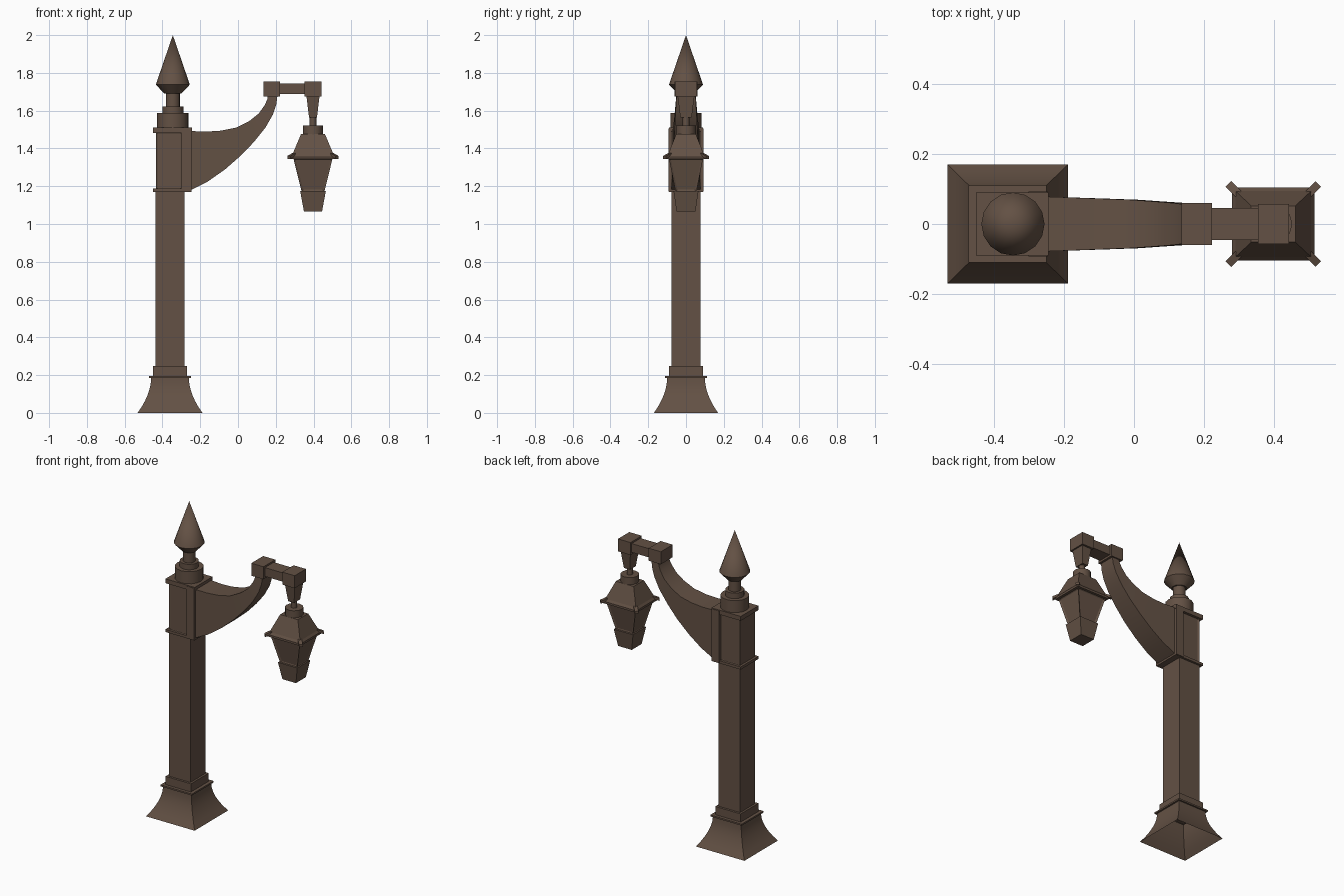
import bpy, bmesh, math

if "Cube" in bpy.data.objects:
    bpy.data.objects.remove(bpy.data.objects["Cube"])

bronze = bpy.data.materials.new("dark bronze brown")
bronze.diffuse_color = (0.125, 0.082, 0.058, 1)
bronze.use_nodes = True
bronze.node_tree.nodes["Principled BSDF"].inputs["Base Color"].default_value = bronze.diffuse_color

POST_X, FINIAL_X, LAMP_X = -0.36, -0.345, 0.397


def finish(name, bm, smooth=None):
    bmesh.ops.recalc_face_normals(bm, faces=bm.faces)
    me = bpy.data.meshes.new(name)
    bm.to_mesh(me)
    bm.free()
    me.materials.append(bronze)
    ob = bpy.data.objects.new(name, me)
    bpy.context.collection.objects.link(ob)
    if smooth:
        bpy.ops.object.select_all(action='DESELECT')
        ob.select_set(True)
        bpy.context.view_layer.objects.active = ob
        bpy.ops.object.shade_smooth_by_angle(angle=math.radians(smooth))
    return ob


def skin(bm, rings, bottom=True, top=True):
    """Bridge vertex rings of equal length into a tube."""
    vs = [[bm.verts.new(p) for p in r] for r in rings]
    n = len(vs[0])
    for a, b in zip(vs, vs[1:]):
        for i in range(n):
            j = (i + 1) % n
            bm.faces.new((a[i], a[j], b[j], b[i]))
    if bottom:
        bm.faces.new(vs[0][::-1])
    if top:
        bm.faces.new(vs[-1])


def square_stack(name, cx, levels, bottom=True, smooth=None, inset=None):
    """Rectangular sections (half x, half y, z) stacked upward."""
    bm = bmesh.new()
    skin(bm, [[(cx + sx * hx, sy * hy, z) for sx, sy in
               ((-1, -1), (1, -1), (1, 1), (-1, 1))] for hx, hy, z in levels], bottom)
    bmesh.ops.recalc_face_normals(bm, faces=bm.faces)
    if inset:
        sides = [f for f in bm.faces if inset(f.normal)]
        bmesh.ops.inset_individual(bm, faces=sides, thickness=0.014, depth=-0.006)
    return finish(name, bm, smooth)


def box(name, x0, x1, hy, z0, z1):
    h = (x1 - x0) / 2
    return square_stack(name, (x0 + x1) / 2, [(h, hy, z0), (h, hy, z1)])


def turned(name, cx, profile, sides=16):
    """Round sections (radius, z) stacked upward."""
    bm = bmesh.new()
    skin(bm, [[(cx + r * math.cos(math.tau * i / sides),
                r * math.sin(math.tau * i / sides), z) for i in range(sides)]
              for r, z in profile])
    bmesh.ops.remove_doubles(bm, verts=bm.verts, dist=0.0001)
    return finish(name, bm, 35)


# Post: hollow flared foot, collar and square shaft
flare = [(0.172 - 0.072 * math.sin(t * math.pi / 2) ** 0.9,
          0.17 - 0.07 * math.sin(t * math.pi / 2) ** 0.9, 0.185 * t)
         for t in [i / 6 for i in range(7)]]
square_stack("post", POST_X, flare + [
    (0.111, 0.11, 0.185), (0.111, 0.11, 0.195), (0.09, 0.09, 0.195), (0.09, 0.09, 0.247),
    (0.076, 0.076, 0.247), (0.076, 0.076, 1.18)], bottom=False, smooth=30)

# Post head with sunken side panels, trim plates and arm mount
square_stack("post_head", -0.365, [(0.07, 0.078, 1.18), (0.07, 0.078, 1.49)],
             inset=lambda n: abs(n.y) > 0.9)
box("head_bottom_trim", -0.45, -0.245, 0.09, 1.17, 1.187)
box("head_top_trim", -0.45, -0.243, 0.09, 1.482, 1.51)
box("arm_mount", -0.30, -0.245, 0.093, 1.172, 1.505)

# Finial
turned("finial_base", FINIAL_X, [(0.083, 1.505), (0.083, 1.587), (0.056, 1.587),
                                 (0.056, 1.622), (0.037, 1.622), (0.037, 1.70)])
turned("finial_spike", FINIAL_X, [(0.045, 1.69), (0.09, 1.738), (0.0, 2.0)])

# Curved bracket arm, narrowing toward its tip: (upper x, z, lower x, z, half width)
stations = [(-0.25, 1.492, -0.25, 1.18, 0.078), (-0.17, 1.489, -0.16, 1.225, 0.075),
            (-0.09, 1.494, -0.07, 1.288, 0.072), (-0.01, 1.51, 0.015, 1.362, 0.069),
            (0.06, 1.545, 0.085, 1.435, 0.064), (0.11, 1.585, 0.145, 1.51, 0.06),
            (0.142, 1.63, 0.185, 1.58, 0.056), (0.155, 1.66, 0.203, 1.635, 0.053),
            (0.16, 1.69, 0.21, 1.69, 0.05)]
bm = bmesh.new()
skin(bm, [[(ux, -w, uz), (ux, w, uz), (lx, w, lz), (lx, -w, lz)]
          for ux, uz, lx, lz, w in stations])
finish("bracket_arm", bm, 30)

# Arm tip blocks and link
box("arm_tip_block", 0.136, 0.222, 0.06, 1.675, 1.755)
box("link_bar", 0.215, 0.36, 0.045, 1.688, 1.744)
box("hanger_block", 0.353, 0.441, 0.057, 1.675, 1.755)

# Lantern hanger
square_stack("hanger_stem", LAMP_X, [(0.021, 0.03, 1.565), (0.035, 0.045, 1.68)])
turned("hanger_rod", LAMP_X, [(0.018, 1.51), (0.018, 1.57)], 12)
turned("lantern_cap", LAMP_X, [(0.054, 1.47), (0.054, 1.522)], 12)

# Lantern roof, tapered body with sunken panes, and bottom block
square_stack("lantern_roof", LAMP_X, [(0.118, 0.104, 1.343), (0.118, 0.104, 1.356),
                                      (0.108, 0.094, 1.37), (0.063, 0.052, 1.477)])
square_stack("lantern_body", LAMP_X, [(0.06, 0.055, 1.17), (0.103, 0.09, 1.345)],
             inset=lambda n: abs(n.z) < 0.5)
square_stack("lantern_bottom", LAMP_X, [(0.048, 0.05, 1.067), (0.068, 0.066, 1.175)])

# Corner spurs on the roof eaves
for i, (sx, sy) in enumerate(((-1, -1), (1, -1), (1, 1), (-1, 1))):
    bm = bmesh.new()
    rings = []
    for x, y, z in ((0.100, 0.086, 1.368), (0.128, 0.114, 1.352)):
        cx, cy = LAMP_X + sx * x, sy * y
        dx, dy = -sy * 0.008, sx * 0.008
        rings.append([(cx + dx, cy + dy, z - 0.008), (cx - dx, cy - dy, z - 0.008),
                      (cx - dx, cy - dy, z + 0.008), (cx + dx, cy + dy, z + 0.008)])
    skin(bm, rings)
    finish(f"roof_spur_{i + 1}", bm)
